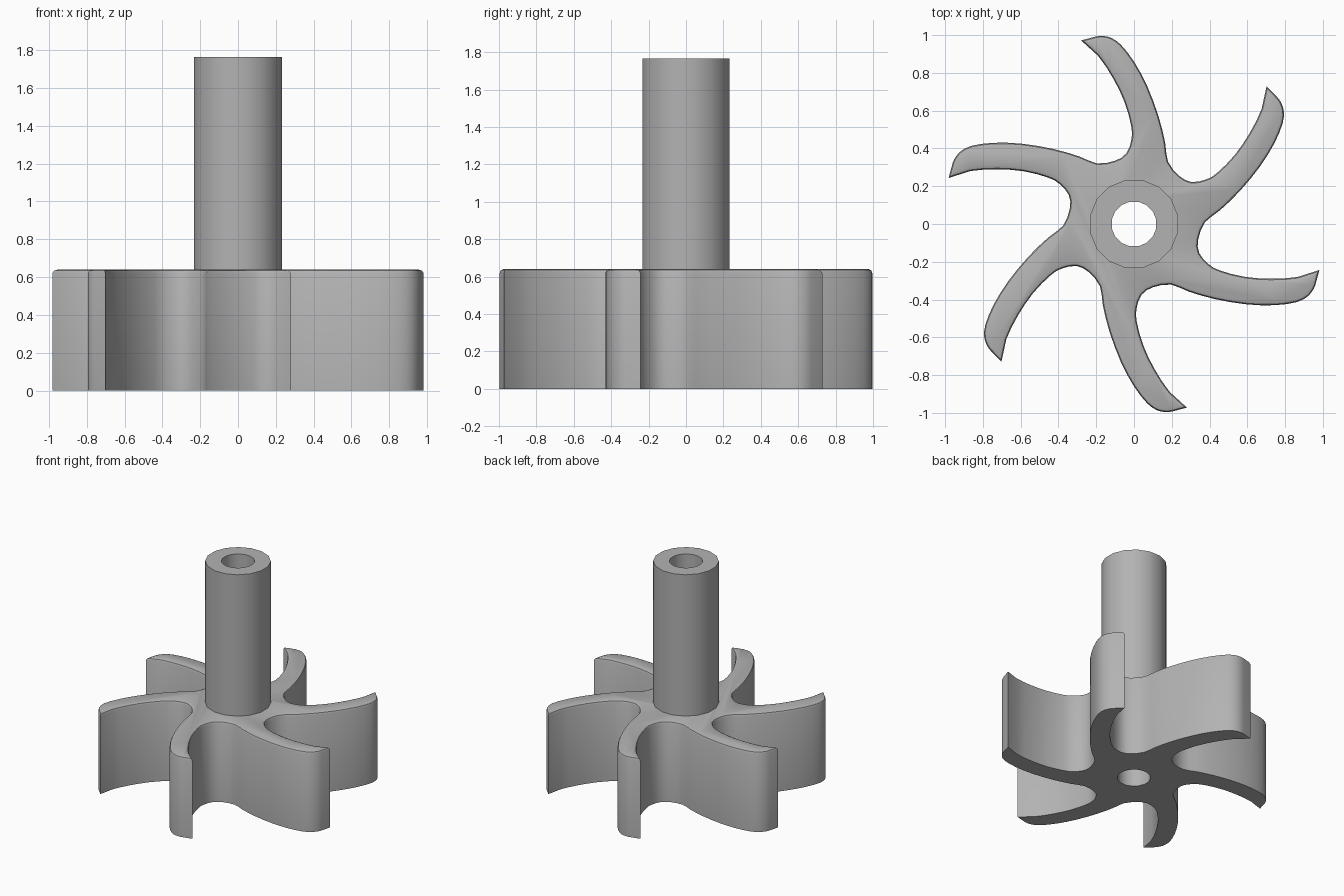
import bpy, bmesh
from math import radians
from mathutils import Vector, Matrix

BLADES = 6
HUB_HEIGHT, SHAFT_TOP = 0.64, 1.765
SHAFT_RADIUS, BORE_RADIUS = 0.237, 0.12

old = bpy.data.objects.get("Cube")
if old:
    bpy.data.objects.remove(old)

grey = bpy.data.materials.new("plain grey")
grey.use_nodes = True
colour = (0.45, 0.45, 0.45, 1)
grey.diffuse_color = colour
grey.node_tree.nodes["Principled BSDF"].inputs["Base Color"].default_value = colour


def make_object(name, bm):
    mesh = bpy.data.meshes.new(name)
    bmesh.ops.recalc_face_normals(bm, faces=bm.faces)
    bm.to_mesh(mesh)
    bm.free()
    mesh.materials.append(grey)
    obj = bpy.data.objects.new(name, mesh)
    bpy.context.collection.objects.link(obj)
    return obj


def cylinder(name, radius, z0, z1, sides=16):
    bm = bmesh.new()
    bmesh.ops.create_cone(
        bm, cap_ends=True, segments=sides, radius1=radius, radius2=radius,
        depth=z1 - z0,
        matrix=Matrix.Translation((0, 0, (z0 + z1) / 2)) @ Matrix.Rotation(radians(180 / sides), 4, "Z"))
    return make_object(name, bm)


# One swept blade, from the valley on its right, round the tip, to the left
TIP = 9
blade = [(0.18, 0.33), (0.165, 0.43), (0.13, 0.57), (0.07, 0.73), (0, 0.86),
         (-0.07, 0.95), (-0.12, 0.985), (-0.16, 0.995), (-0.20, 0.993),
         (-0.28, 0.972), (-0.19, 0.89), (-0.11, 0.77), (-0.05, 0.645),
         (-0.015, 0.52), (-0.013, 0.45), (-0.04, 0.375), (-0.10, 0.335)]
outline = [Matrix.Rotation(radians(i * 360 / BLADES), 3, "Z") @ Vector((x, y, 0))
           for i in range(BLADES) for x, y in blade]


def smooth(points):
    """Add a curved midpoint on each side, keeping the tips sharp."""
    n, result = len(points), []
    for i, b in enumerate(points):
        a, c, d = points[i - 1], points[(i + 1) % n], points[(i + 2) % n]
        result.append(b)
        if i % len(blade) not in (TIP - 1, TIP):
            result.append((b + c) * 0.5625 - (a + d) * 0.0625)
    return result


# Bladed hub with a rounded upper rim
bm = bmesh.new()
base = bm.faces.new([bm.verts.new(p) for p in smooth(outline)])
top = bmesh.ops.extrude_face_region(bm, geom=[base], use_keep_orig=True)["geom"]
bmesh.ops.translate(bm, vec=(0, 0, HUB_HEIGHT),
                    verts=[v for v in top if isinstance(v, bmesh.types.BMVert)])
rim = [e for e in bm.edges if all(v.co.z > HUB_HEIGHT / 2 for v in e.verts)]
bmesh.ops.bevel(bm, geom=rim, offset=0.02, segments=2, profile=0.5, affect="EDGES")
impeller = make_object("bladed_hub", bm)

# Shaft and the bore through both parts
shaft = cylinder("shaft", SHAFT_RADIUS, HUB_HEIGHT, SHAFT_TOP)
bore = cylinder("bore_cutter", BORE_RADIUS, -0.1, SHAFT_TOP + 0.1)
bore.hide_render = True
bore.hide_set(True)

for obj in (impeller, shaft):
    cut = obj.modifiers.new("bore", "BOOLEAN")
    cut.operation = "DIFFERENCE"
    cut.solver = "EXACT"
    cut.object = bore
    bpy.ops.object.select_all(action="DESELECT")
    obj.select_set(True)
    bpy.context.view_layer.objects.active = obj
    bpy.ops.object.modifier_apply(modifier=cut.name)
    bpy.ops.object.shade_smooth_by_angle(angle=radians(35))
